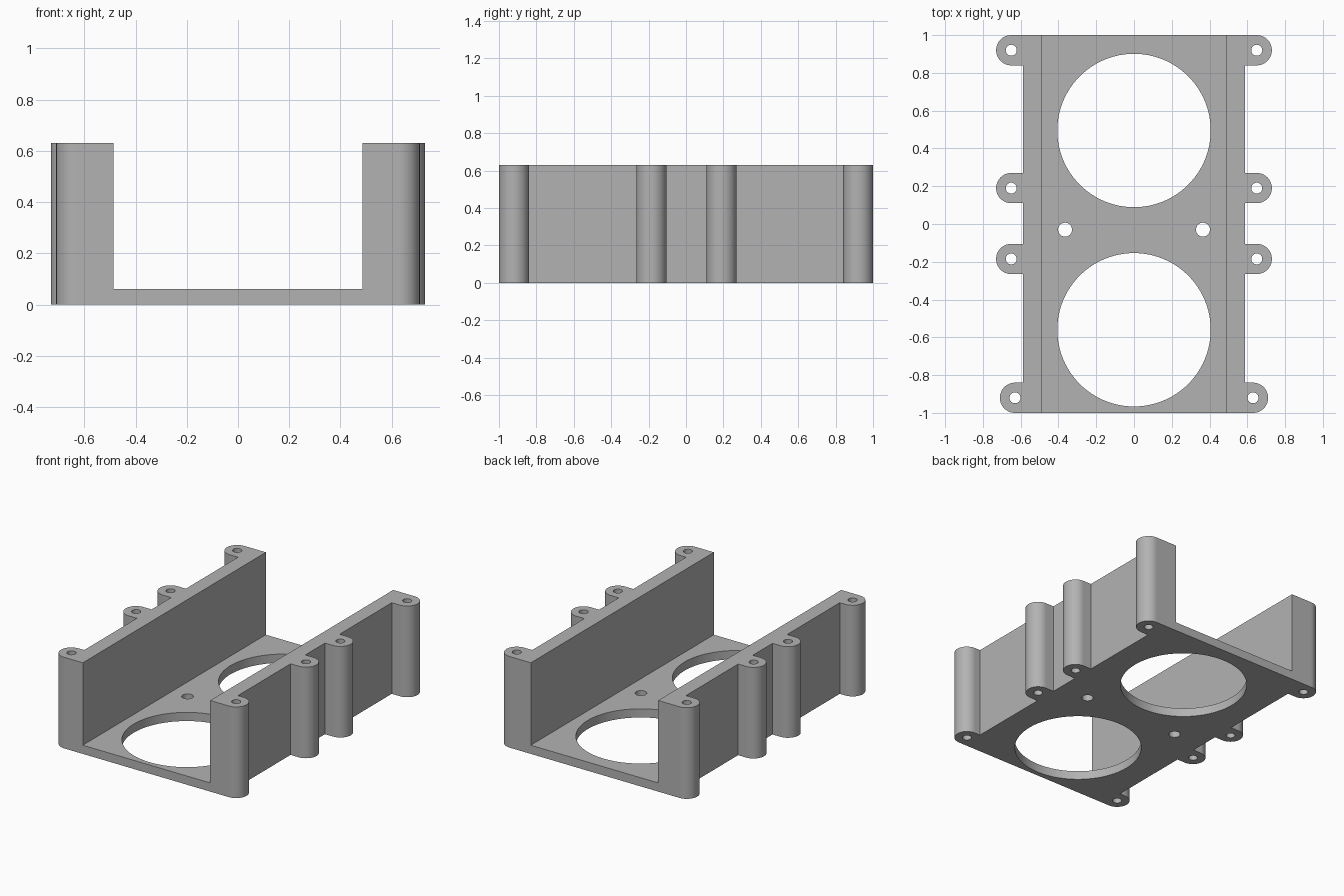
import bpy
import math

cube = bpy.data.objects.get("Cube")
if cube:
    bpy.data.objects.remove(cube, do_unlink=True)

HEIGHT, FLOOR = 0.63, 0.06
OUTER, INNER = 0.588, 0.487
LUG_RADIUS, SCREW_RADIUS = 0.08, 0.029

grey = bpy.data.materials.new("grey plastic")
grey.use_nodes = True
grey.diffuse_color = (0.45, 0.45, 0.45, 1)
grey.node_tree.nodes["Principled BSDF"].inputs["Base Color"].default_value = grey.diffuse_color


def box(name, x0, x1, y0, y1, z0, z1):
    bpy.ops.mesh.primitive_cube_add(size=1, location=((x0 + x1) / 2, (y0 + y1) / 2, (z0 + z1) / 2))
    ob = bpy.context.object
    ob.name = name
    ob.scale = (x1 - x0, y1 - y0, z1 - z0)
    bpy.ops.object.transform_apply(location=True, rotation=False, scale=True)
    ob.data.materials.append(grey)
    return ob


def cylinder(name, x, y, radius, z0, z1, sides):
    bpy.ops.mesh.primitive_cylinder_add(vertices=sides, radius=radius, depth=z1 - z0,
                                        location=(x, y, (z0 + z1) / 2))
    ob = bpy.context.object
    ob.name = name
    ob.data.materials.append(grey)
    return ob


def combine(target, tool, operation):
    mod = target.modifiers.new(operation.title(), 'BOOLEAN')
    mod.operation = operation
    mod.solver = 'EXACT'
    mod.object = tool
    bpy.context.view_layer.objects.active = target
    bpy.ops.object.modifier_apply(modifier=mod.name)
    bpy.data.objects.remove(tool, do_unlink=True)


# U-shaped channel: floor plate with two tall side walls
bracket = box("fan_bracket", -OUTER, OUTER, -1, 1, 0, HEIGHT)
combine(bracket, box("channel_cutter", -INNER, INNER, -2, 2, FLOOR, 2), 'DIFFERENCE')

# Full-height screw lugs with rounded ends, on both sides
lugs = [(0.65, 0.92), (0.65, 0.19), (0.65, -0.185), (0.63, -0.92)]
for side in (-1, 1):
    for x, y in lugs:
        ends = sorted((side * (OUTER - 0.05), side * x))
        arm = box("lug_arm", *ends, y - LUG_RADIUS, y + LUG_RADIUS, 0, HEIGHT)
        combine(bracket, arm, 'UNION')
        combine(bracket, cylinder("lug_end", side * x, y, LUG_RADIUS, 0, HEIGHT, 64), 'UNION')

# Screw holes through the lugs and small holes through the floor
for side in (-1, 1):
    for x, y in lugs:
        combine(bracket, cylinder("screw_cutter", side * x, y, SCREW_RADIUS, -1, 2, 32), 'DIFFERENCE')
    combine(bracket, cylinder("peg_cutter", side * 0.365, -0.03, 0.037, -1, 0.3, 32), 'DIFFERENCE')

# Two large round openings in the floor
for y in (0.495, -0.56):
    combine(bracket, cylinder("opening_cutter", 0, y, 0.406, -1, 0.3, 96), 'DIFFERENCE')

bpy.ops.object.select_all(action='DESELECT')
bracket.select_set(True)
bpy.context.view_layer.objects.active = bracket
bpy.ops.object.shade_smooth_by_angle(angle=math.radians(30))
